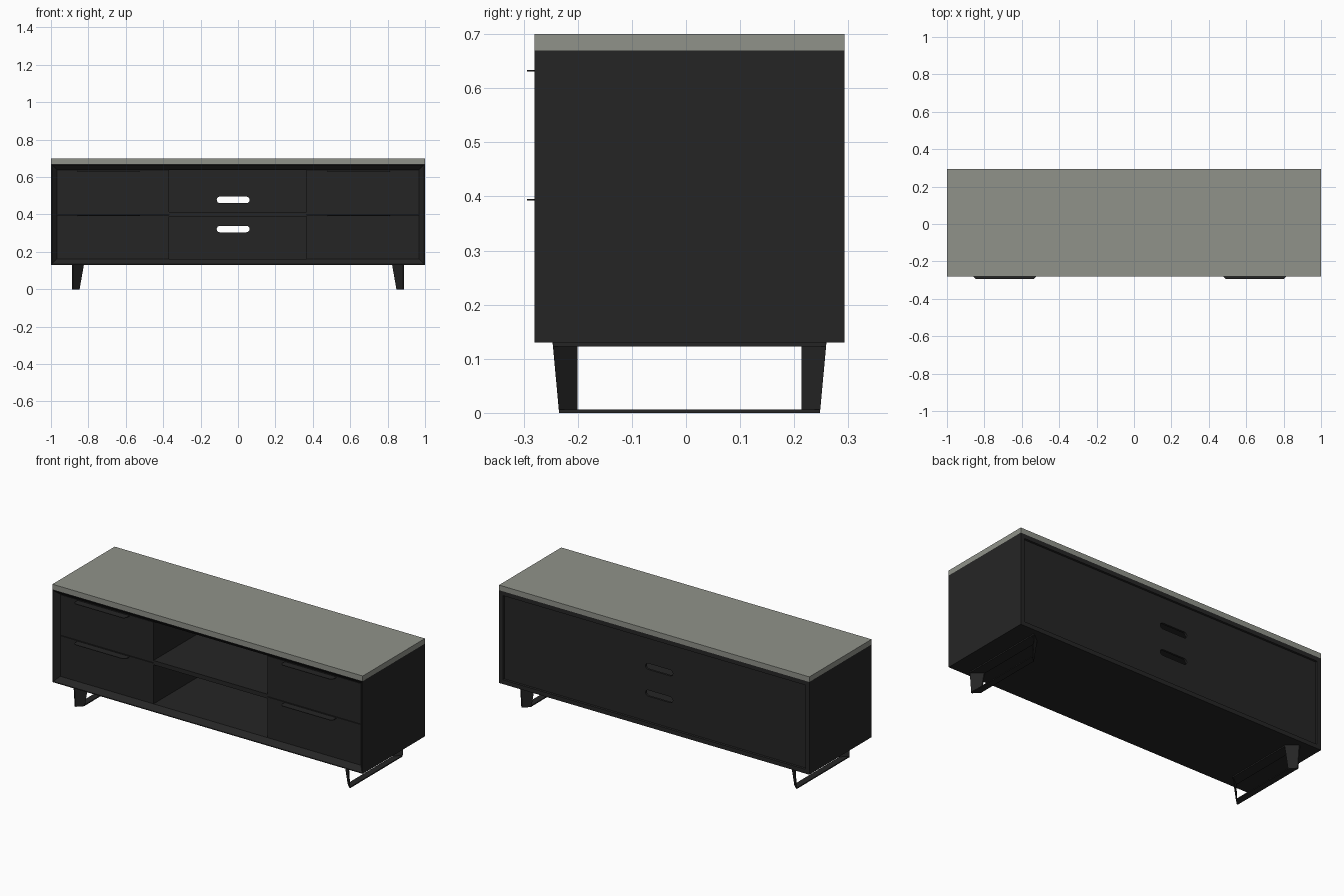
import bpy, bmesh, math

if "Cube" in bpy.data.objects:
    bpy.data.objects.remove(bpy.data.objects["Cube"])

def material(name, c):
    m = bpy.data.materials.new(name)
    m.diffuse_color = (*c, 1)
    m.use_nodes = True
    m.node_tree.nodes["Principled BSDF"].inputs["Base Color"].default_value = m.diffuse_color
    return m

DARK = material("charcoal", (0.0185, 0.0185, 0.0185))
STONE = material("grey stone", (0.28, 0.29, 0.255))
Y0, Y1 = -0.28, 0.293          # front and back of the body
YC = (Y0 + Y1) / 2

def finish(name, bm, mat):
    bmesh.ops.recalc_face_normals(bm, faces=bm.faces)
    me = bpy.data.meshes.new(name)
    bm.to_mesh(me)
    bm.free()
    me.materials.append(mat)
    ob = bpy.data.objects.new(name, me)
    bpy.context.collection.objects.link(ob)
    return ob

def loft(name, rings, mat, closed=False):
    """Skin between rings of points; ends are capped, or joined if closed."""
    bm = bmesh.new()
    vs = [[bm.verts.new(p) for p in r] for r in rings]
    n = len(vs[0])
    pairs = list(zip(vs, vs[1:])) + ([(vs[-1], vs[0])] if closed else [])
    for a, b in pairs:
        for i in range(n):
            j = (i + 1) % n
            bm.faces.new((a[i], a[j], b[j], b[i]))
    if not closed:
        bm.faces.new(vs[0])
        bm.faces.new(vs[-1])
    return finish(name, bm, mat)

def box(name, x0, x1, y0, y1, z0, z1, mat=DARK):
    r = [(x0, y0), (x1, y0), (x1, y1), (x0, y1)]
    return loft(name, [[(x, y, z) for x, y in r] for z in (z0, z1)], mat)

# Top slab
box("top_slab", -1, 1, Y0, Y1, 0.67, 0.70, STONE)

# Carcass: rectangular tube with a mitred slope at the front
def frame_ring(inset, y):
    x, a, b = 1 - inset, 0.13 + inset, 0.67 - inset
    return [(-x, y, a), (x, y, a), (x, y, b), (-x, y, b)]

loft("carcass", [frame_ring(0, Y0), frame_ring(0.005, Y0), frame_ring(0.031, -0.252),
                 frame_ring(0.031, 0.27), frame_ring(0.025, Y1), frame_ring(0, Y1)],
     DARK, closed=True)

# Drawers, with a thin tapered pull plate on the top edge of each
FRONT, BACK = -0.252, 0.272
for side, x0, x1, hx in (("left", -0.969, -0.368, -0.69), ("right", 0.365, 0.969, 0.645)):
    for level, z0, z1, hz in (("lower", 0.161, 0.398, 0.394), ("upper", 0.401, 0.637, 0.632)):
        box(f"{side}_{level}_drawer", x0, x1, FRONT, BACK, z0, z1)
        plan = [(-0.167, FRONT), (-0.167, -0.282), (-0.155, -0.294),
                (0.155, -0.294), (0.167, -0.282), (0.167, FRONT)]
        loft(f"{side}_{level}_pull",
             [[(hx + x, y, z) for x, y in plan] for z in (hz - 0.0015, hz + 0.0015)], DARK)

# Middle shelf
box("middle_shelf", -0.368, 0.365, FRONT, BACK, 0.389, 0.414)

# Back panel with two rounded cable slots
def slot(cx, cz, half, r, n=8):
    pts = []
    for s, start in ((1, -90), (-1, 90)):
        for i in range(n + 1):
            a = math.radians(start + 180 * i / n)
            pts.append((cx + s * (half - r) + r * math.cos(a), cz + r * math.sin(a)))
    return pts

cu = bpy.data.curves.new("back_panel", 'CURVE')
cu.dimensions, cu.fill_mode, cu.extrude = '2D', 'BOTH', 0.006
outline = [(-0.972, 0.157), (0.972, 0.157), (0.972, 0.643), (-0.972, 0.643)]
for pts in (outline, slot(-0.026, 0.478, 0.088, 0.0175), slot(-0.026, 0.322, 0.088, 0.0175)):
    sp = cu.splines.new('POLY')
    sp.points.add(len(pts) - 1)
    for p, (x, z) in zip(sp.points, pts):
        p.co = (x, z, 0, 1)
    sp.use_cyclic_u = True
cu.materials.append(DARK)
panel = bpy.data.objects.new("back_panel", cu)
bpy.context.collection.objects.link(panel)
panel.rotation_euler = (math.pi / 2, 0, 0)
panel.location = (0, 0.278, 0)
bpy.context.view_layer.objects.active = panel
panel.select_set(True)
bpy.ops.object.convert(target='MESH')

# Leg frames: diagonal flat posts joined by thin bars along the floor and the body
T = 0.006
for side, sx in (("left", -1), ("right", 1)):
    for end, sy in (("front", -1), ("back", 1)):
        def post(z, xi, yo):
            pts = [(xi, 0.207), (0.888, yo), (0.888 - T, yo), (xi - T, 0.207)]
            return [(sx * x, YC + sy * y, z) for x, y in pts]
        loft(f"{side}_{end}_leg", [post(0, 0.853, 0.241), post(0.13, 0.830, 0.253)], DARK)
    for bar, xi, yo, z0, z1 in (("floor", 0.850, 0.241, 0, T), ("upper", 0.826, 0.252, 0.123, 0.13)):
        plan = [(xi, -0.207), (0.888, -yo), (0.888, yo), (xi, 0.207)]
        loft(f"{side}_{bar}_bar", [[(sx * x, YC + y, z) for x, y in plan] for z in (z0, z1)], DARK)
